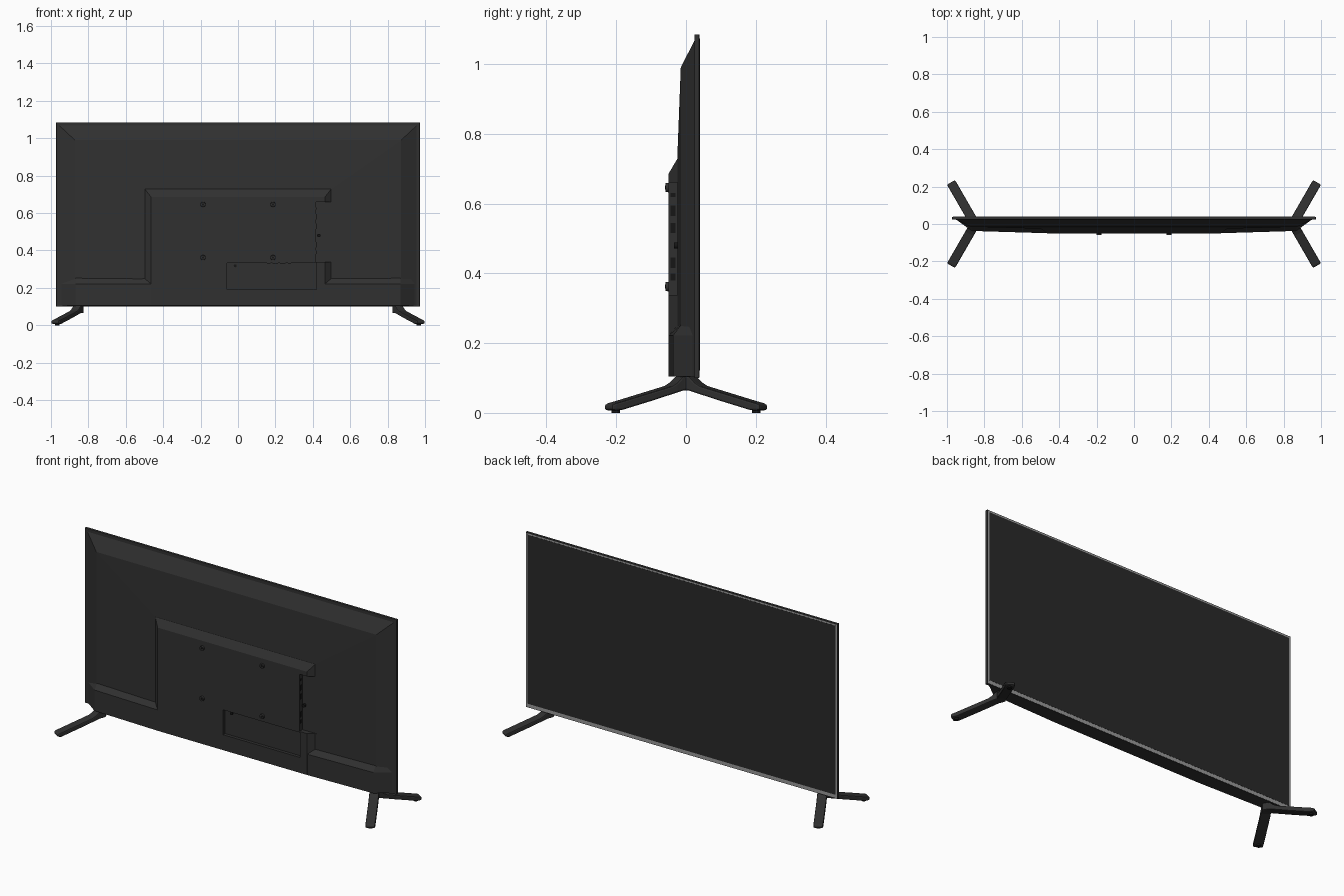
import bpy, bmesh, math
from mathutils import Vector

if "Cube" in bpy.data.objects:
    bpy.data.objects.remove(bpy.data.objects["Cube"])


def material(name, v):
    m = bpy.data.materials.new(name)
    m.diffuse_color = (v, v, v, 1)
    m.use_nodes = True
    m.node_tree.nodes["Principled BSDF"].inputs["Base Color"].default_value = m.diffuse_color
    return m


DARK = material("dark_plastic", 0.03)
GLASS = material("dark_glass", 0.022)
SILVER = material("silver_trim", 0.32)
BLACK = material("black_port", 0.008)


def finish(name, bm, mat, bevel=0):
    bmesh.ops.recalc_face_normals(bm, faces=bm.faces)
    me = bpy.data.meshes.new(name)
    bm.to_mesh(me)
    bm.free()
    ob = bpy.data.objects.new(name, me)
    bpy.context.collection.objects.link(ob)
    me.materials.append(mat)
    if bevel:
        b = ob.modifiers.new("bevel", "BEVEL")
        b.width, b.segments, b.limit_method = bevel, 2, "ANGLE"
    return ob


def loft(name, rings, mat, bevel=0):
    """Bridge equal-length point rings and cap both ends."""
    bm = bmesh.new()
    vs = [[bm.verts.new(p) for p in r] for r in rings]
    n = len(vs[0])
    for a, b in zip(vs, vs[1:]):
        for i in range(n):
            j = (i + 1) % n
            bm.faces.new((a[i], a[j], b[j], b[i]))
    bm.faces.new(vs[0])
    bm.faces.new(vs[-1])
    return finish(name, bm, mat, bevel)


def rect(x0, x1, z0, z1, y):
    return [(x0, y, z0), (x1, y, z0), (x1, y, z1), (x0, y, z1)]


def box(name, x0, x1, y0, y1, z0, z1, mat, bevel=0):
    return loft(name, [rect(x0, x1, z0, z1, y0), rect(x0, x1, z0, z1, y1)], mat, bevel)


def cylinder(name, loc, r, depth, mat, axis="Z", r2=None, sides=24):
    bm = bmesh.new()
    bmesh.ops.create_cone(bm, cap_ends=True, segments=sides, radius1=r,
                          radius2=r if r2 is None else r2, depth=depth)
    ob = finish(name, bm, mat)
    ob.location = loc
    if axis == "Y":
        ob.rotation_euler.x = math.pi / 2
    for p in ob.data.polygons:
        p.use_smooth = len(p.vertices) == 4
    return ob


def combine(target, others, op):
    """Apply a boolean with each helper, then remove the helper."""
    for o in others:
        m = target.modifiers.new("bool", "BOOLEAN")
        m.operation, m.object, m.solver = op, o, "EXACT"
        dg = bpy.context.evaluated_depsgraph_get()
        me = bpy.data.meshes.new_from_object(target.evaluated_get(dg))
        target.modifiers.clear()
        target.data = me
        bpy.data.objects.remove(o)


# Display panel: dark rim, silver trim, glass
box("panel_rim", -0.972, 0.972, 0.024, 0.0385, 0.1, 1.085, DARK, 0.002)
box("silver_trim", -0.968, 0.968, 0.03, 0.0392, 0.103, 1.081, SILVER)
box("screen", -0.958, 0.958, 0.03, 0.04, 0.122, 1.073, GLASS)

# Rear shell: sloped rim, gently domed back
shell = loft("rear_shell", [
    rect(-0.963, 0.963, 0.103, 1.075, 0.028),
    rect(-0.872, 0.872, 0.103, 0.99, -0.015),
    rect(-0.5, 0.5, 0.103, 0.73, -0.025)], DARK)

# Raised centre housing
centre = loft("centre_housing", [
    rect(-0.505, 0.505, 0.107, 0.735, -0.018),
    rect(-0.497, 0.497, 0.107, 0.727, -0.0255),
    rect(-0.465, 0.465, 0.107, 0.686, -0.05)], DARK)


# Raised band along the bottom
def plan(z, edge, mid, side=0.955):
    return [(-side, 0.027, z), (-0.868, edge, z), (-0.46, mid, z),
            (0.46, mid, z), (0.868, edge, z), (side, 0.027, z)]


band = loft("bottom_band", [plan(0.105, -0.037, -0.0495), plan(0.222, -0.037, -0.0495),
                            plan(0.256, -0.012, -0.02, 0.945)], DARK)
combine(shell, [centre, band], "UNION")

# Connector recesses
combine(shell, [
    box("side_cut", 0.418, 0.52, -0.1, -0.0235, 0.338, 0.66, DARK),
    box("lower_cut", -0.058, 0.42, -0.1, -0.032, 0.192, 0.332, DARK)], "DIFFERENCE")

# Connectors on the recess walls
for i, (z, h) in enumerate([(0.39, 0.02), (0.43, 0.03), (0.53, 0.03), (0.58, 0.03), (0.625, 0.012)]):
    box(f"side_port_{i}", 0.415, 0.4195, -0.045, -0.03, z - h / 2, z + h / 2, BLACK)
for i, (x, w) in enumerate([(0.165, 0.02), (0.2, 0.03), (0.24, 0.03), (0.275, 0.015)]):
    box(f"lower_port_{i}", x - w / 2, x + w / 2, -0.046, -0.036, 0.3295, 0.336, BLACK)
cylinder("side_jack", (0.432, -0.028, 0.48), 0.009, 0.014, BLACK, "Y")
cylinder("lower_jack", (-0.015, -0.034, 0.318), 0.008, 0.01, BLACK, "Y")

# Wall mount bosses
for x in (-0.187, 0.187):
    for z in (0.362, 0.646):
        cylinder("mount_boss", (x, -0.053, z), 0.014, 0.012, DARK, "Y", 0.0125)
        cylinder("mount_hole", (x, -0.0592, z), 0.006, 0.001, BLACK, "Y")

# Legs: splayed arms with (distance, underside, top, half width) sections
SECTIONS = [(-0.012, 0.066, 0.106, 0.024), (0.02, 0.064, 0.106, 0.024),
            (0.042, 0.058, 0.087, 0.025), (0.06, 0.053, 0.077, 0.025),
            (0.12, 0.036, 0.061, 0.025), (0.225, 0.008, 0.033, 0.025),
            (0.246, 0.007, 0.028, 0.025), (0.257, 0.009, 0.023, 0.023)]
for sx in (-1, 1):
    hub = Vector((sx * 0.85, 0, 0))
    for sy in (-1, 1):
        d = Vector((sx * 0.5, sy * 0.866, 0))
        n = Vector((-d.y, d.x, 0))
        rings = []
        for s, lo, hi, w in SECTIONS:
            c = hub + d * s
            rings.append([c + n * a + Vector((0, 0, z)) for a, z in
                          ((-w, lo), (w, lo), (w, hi), (-w, hi))])
        loft("leg_arm", rings, DARK, 0.005)
        cylinder("foot_pad", hub + d * 0.232 + Vector((0, 0, 0.006)), 0.012, 0.012, BLACK)
